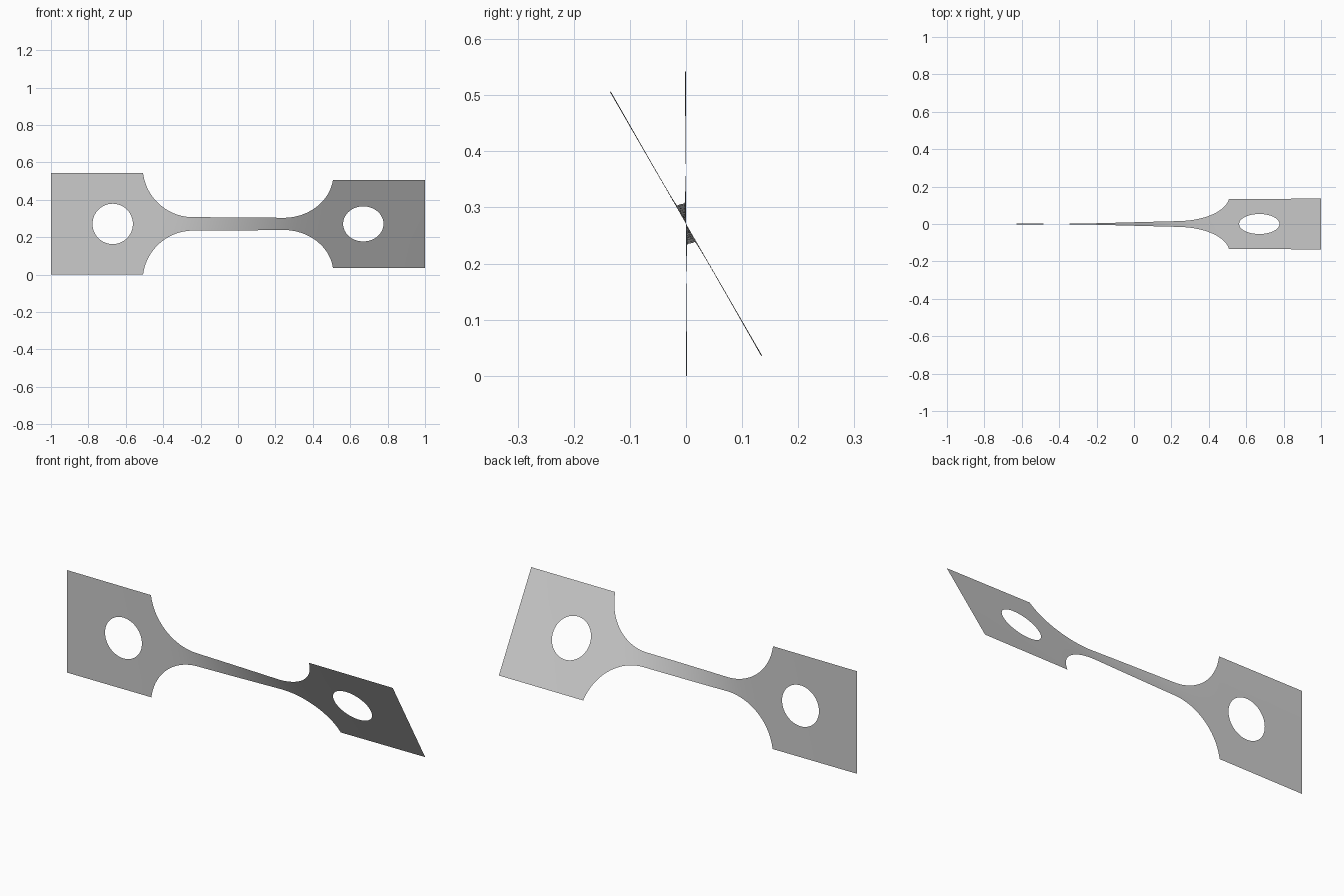
import bpy
import bmesh
import math

cube = bpy.data.objects.get("Cube")
if cube:
    bpy.data.objects.remove(cube, do_unlink=True)

HALF_LENGTH, HALF_HEIGHT, HALF_NECK = 1.0, 0.271, 0.036
FILLET_X, FILLET_R = 0.24, 0.27
HOLE_X, HOLE_R = 0.67, 0.108
TWIST = math.radians(30)
ROWS = 8

fillet_end = math.acos(1 - (HALF_HEIGHT - HALF_NECK) / FILLET_R)


def half_width(x):
    """Half height of the flat outline: neck, round shoulder, then grip."""
    d = abs(x) - FILLET_X
    if d <= 0:
        return HALF_NECK
    if d >= FILLET_R * math.sin(fillet_end):
        return HALF_HEIGHT
    return min(HALF_HEIGHT, HALF_NECK + FILLET_R - math.sqrt(FILLET_R ** 2 - d ** 2))


def hole_half(x):
    d = abs(abs(x) - HOLE_X)
    return math.sqrt(HOLE_R ** 2 - d ** 2) if d < HOLE_R - 1e-6 else 0.0


# Stations along one half: neck, shoulder, hole and end, then mirrored
half = [FILLET_X * i / 12 for i in range(12)]
half += [FILLET_X + FILLET_R * math.sin(fillet_end * i / 24) for i in range(25)]
half += [HOLE_X - HOLE_R * math.cos(math.pi * i / 32) for i in range(33)]
half += [0.85, 0.92, HALF_LENGTH]
stations = [-x for x in reversed(half[1:])] + half

# The narrow neck takes nearly all of the twist
angles = [0.0]
for a, b in zip(stations, stations[1:]):
    angles.append(angles[-1] + (b - a) / half_width((a + b) / 2) ** 2)
angles = [TWIST * a / angles[-1] for a in angles]

# Upper and lower strips, parted where the holes are
bm = bmesh.new()
for side in (1, -1):
    columns = []
    for x, angle in zip(stations, angles):
        inner, outer = hole_half(x), half_width(x)
        column = []
        for j in range(ROWS + 1):
            v = side * (inner + (outer - inner) * j / ROWS)
            column.append(bm.verts.new((x, -v * math.sin(angle),
                                        HALF_HEIGHT + v * math.cos(angle))))
        columns.append(column)
    for c, d in zip(columns, columns[1:]):
        for j in range(ROWS):
            quad = [c[j], d[j], d[j + 1], c[j + 1]]
            bm.faces.new(quad if side > 0 else quad[::-1])
bmesh.ops.remove_doubles(bm, verts=bm.verts, dist=1e-5)
for face in bm.faces:
    face.smooth = True

mesh = bpy.data.meshes.new("twisted_test_strip")
bm.to_mesh(mesh)
bm.free()
strip = bpy.data.objects.new("twisted_test_strip", mesh)
bpy.context.collection.objects.link(strip)

# Plain grey metal
grey = bpy.data.materials.new("light_grey")
grey.use_nodes = True
colour = (0.6, 0.6, 0.6, 1.0)
grey.diffuse_color = colour
grey.node_tree.nodes["Principled BSDF"].inputs["Base Color"].default_value = colour
mesh.materials.append(grey)
